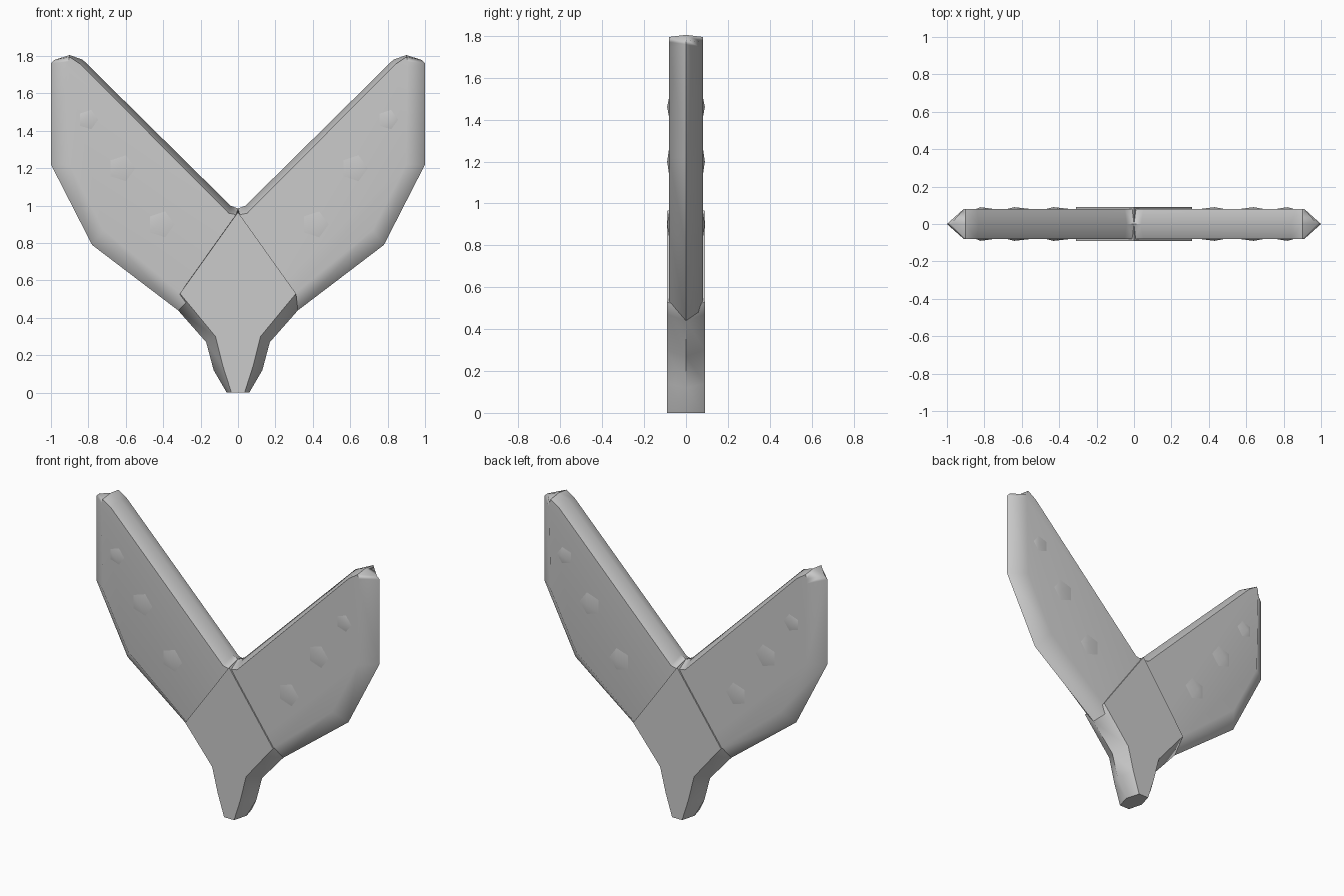
import bpy, bmesh, math

if "Cube" in bpy.data.objects:
    bpy.data.objects.remove(bpy.data.objects["Cube"])

grey = bpy.data.materials.new("plain grey")
grey.diffuse_color = (0.6, 0.6, 0.6, 1)
grey.use_nodes = True
grey.node_tree.nodes["Principled BSDF"].inputs["Base Color"].default_value = grey.diffuse_color


def finish(name, bm, angle):
    bmesh.ops.recalc_face_normals(bm, faces=bm.faces)
    me = bpy.data.meshes.new(name)
    bm.to_mesh(me)
    bm.free()
    ob = bpy.data.objects.new(name, me)
    bpy.context.collection.objects.link(ob)
    me.materials.append(grey)
    bpy.ops.object.select_all(action='DESELECT')
    ob.select_set(True)
    bpy.context.view_layer.objects.active = ob
    bpy.ops.object.shade_smooth_by_angle(angle=math.radians(angle))
    mod = ob.modifiers.new("weighted", 'WEIGHTED_NORMAL')
    mod.keep_sharp = True
    return ob


def slab(name, rim, face, depth, sx=1):
    """Flat slab: ridge outline at y=0, inset outline on both faces."""
    bm = bmesh.new()
    loops = [[bm.verts.new((sx * x, y, z)) for x, z in pts]
             for pts, y in ((face, -depth), (rim, 0), (face, depth))]
    n = len(rim)
    for a, b in zip(loops, loops[1:]):
        for i in range(n):
            j = (i + 1) % n
            bm.faces.new((a[i], a[j], b[j], b[i]))
    bm.faces.new(loops[0])
    bm.faces.new(loops[2])
    return finish(name, bm, 50)


# wings: thin blades with a ridged outer edge
wing_rim = [(0, .985), (.04, 1.0), (.83, 1.78), (.9, 1.805), (.98, 1.78), (1, 1.76),
            (1, 1.22), (.78, .79), (.32, .44), (.1, .3), (0, .3)]
wing_face = [(0, .95), (.05, .96), (.84, 1.755), (.9, 1.795), (.91, 1.77), (.91, 1.74),
             (.9, 1.22), (.72, .87), (.28, .51), (.1, .36), (0, .36)]
# shallow lumps on the wing faces: x, z, radius
lumps = [(.41, .9, .08), (.62, 1.2, .08), (.8, 1.46, .06)]

for side, sx in (("right", 1), ("left", -1)):
    slab(side + "_wing", wing_rim, wing_face, .08, sx)
    bm = bmesh.new()
    for x, z, r in lumps:
        for s in (-1, 1):
            ring = [bm.verts.new((sx * x + r * math.cos(math.tau * k / 5), s * .079,
                                  z + r * math.sin(math.tau * k / 5))) for k in range(5)]
            tip = bm.verts.new((sx * (x + .02), s * .09, z))
            for k in range(5):
                bm.faces.new((ring[k], ring[(k + 1) % 5], tip))
            bm.faces.new(ring)
    finish(side + "_wing_lumps", bm, 30)

# centre body: slightly thicker diamond running down into the blunt foot
half_rim = [(.31, .5), (.32, .44), (.17, .27), (.13, .12), (.06, 0)]
half_face = [(.31, .53), (.26, .47), (.12, .3), (.08, .14), (.035, 0)]


def mirrored(top, half):
    return [top] + half + [(-x, z) for x, z in reversed(half)]


slab("centre_body", mirrored((0, .985), half_rim), mirrored((0, .965), half_face), .09)
